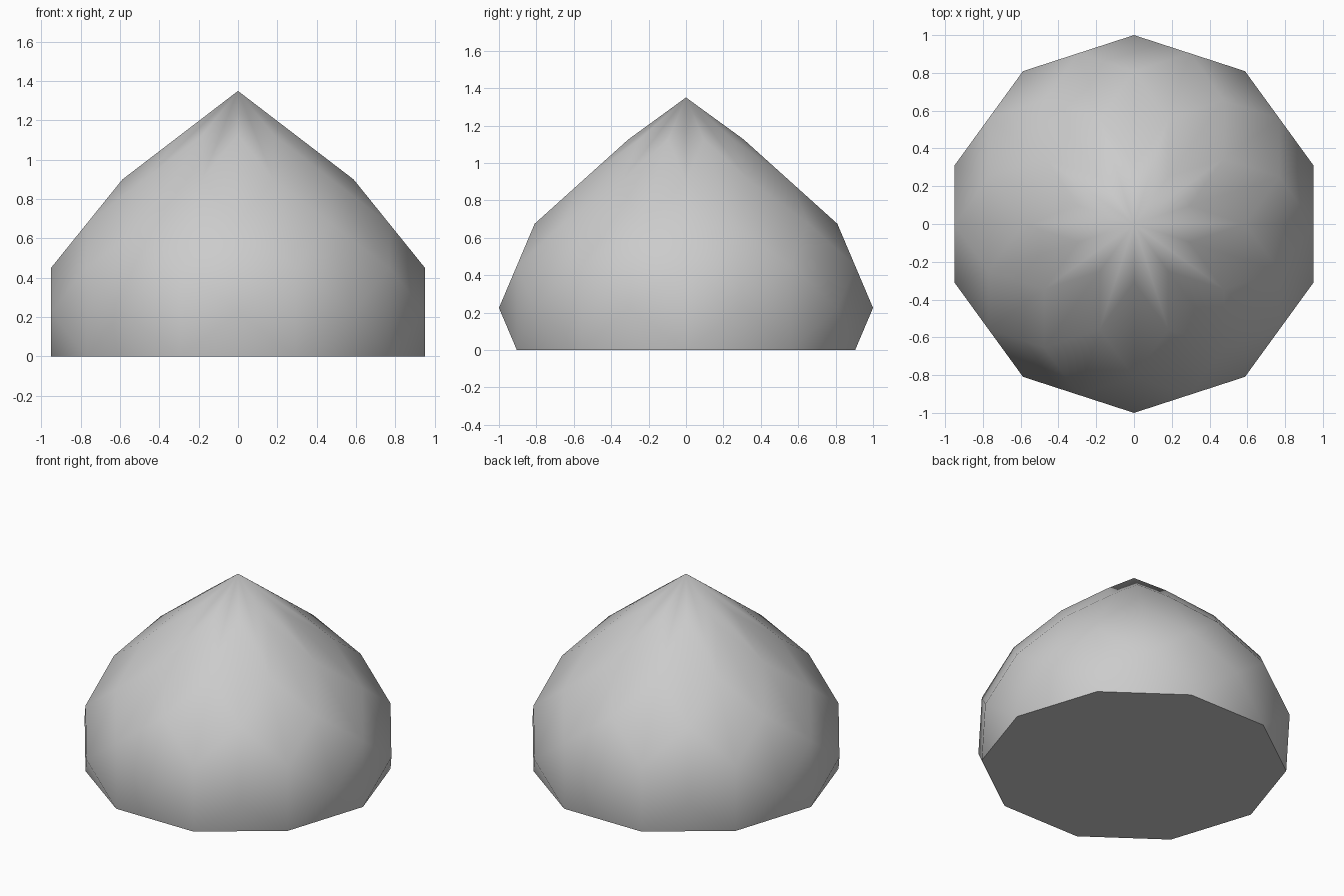
import bpy, bmesh
from math import sin, cos, pi

SIDES = 10      # rhombi around each row
ROWS = 6        # rings below the apex
STEP = 0.225    # height between rings

cube = bpy.data.objects.get("Cube")
if cube:
    bpy.data.objects.remove(cube)

# Plain grey
grey = bpy.data.materials.new("Grey")
grey.use_nodes = True
colour = (0.6, 0.6, 0.6, 1)
grey.diffuse_color = colour
grey.node_tree.nodes["Principled BSDF"].inputs["Base Color"].default_value = colour

# Dome of rhombi: each ring is turned half a step from the one above it
bm = bmesh.new()
apex = bm.verts.new((0, 0, ROWS * STEP))
rings = [[apex] * SIDES]
for k in range(1, ROWS + 1):
    r = sin(pi * k / SIDES)
    angles = [2 * pi * (j + k / 2) / SIDES for j in range(SIDES)]
    rings.append([bm.verts.new((r * cos(a), r * sin(a), (ROWS - k) * STEP)) for a in angles])

for k in range(ROWS - 1):
    for j in range(SIDES):
        bm.faces.new((rings[k][j], rings[k + 1][j - 1], rings[k + 2][j - 1], rings[k + 1][j]))

# Half rhombi that meet the floor, and the flat base
for j in range(SIDES):
    bm.faces.new((rings[-2][j], rings[-1][j - 1], rings[-1][j]))
bm.faces.new(rings[-1])
bmesh.ops.recalc_face_normals(bm, faces=bm.faces)

mesh = bpy.data.meshes.new("dome")
bm.to_mesh(mesh)
bm.free()
mesh.materials.append(grey)
dome = bpy.data.objects.new("dome", mesh)
bpy.context.collection.objects.link(dome)

# Soft facets, crisp base rim
bpy.context.view_layer.objects.active = dome
dome.select_set(True)
bpy.ops.object.shade_smooth_by_angle(angle=pi / 6)
